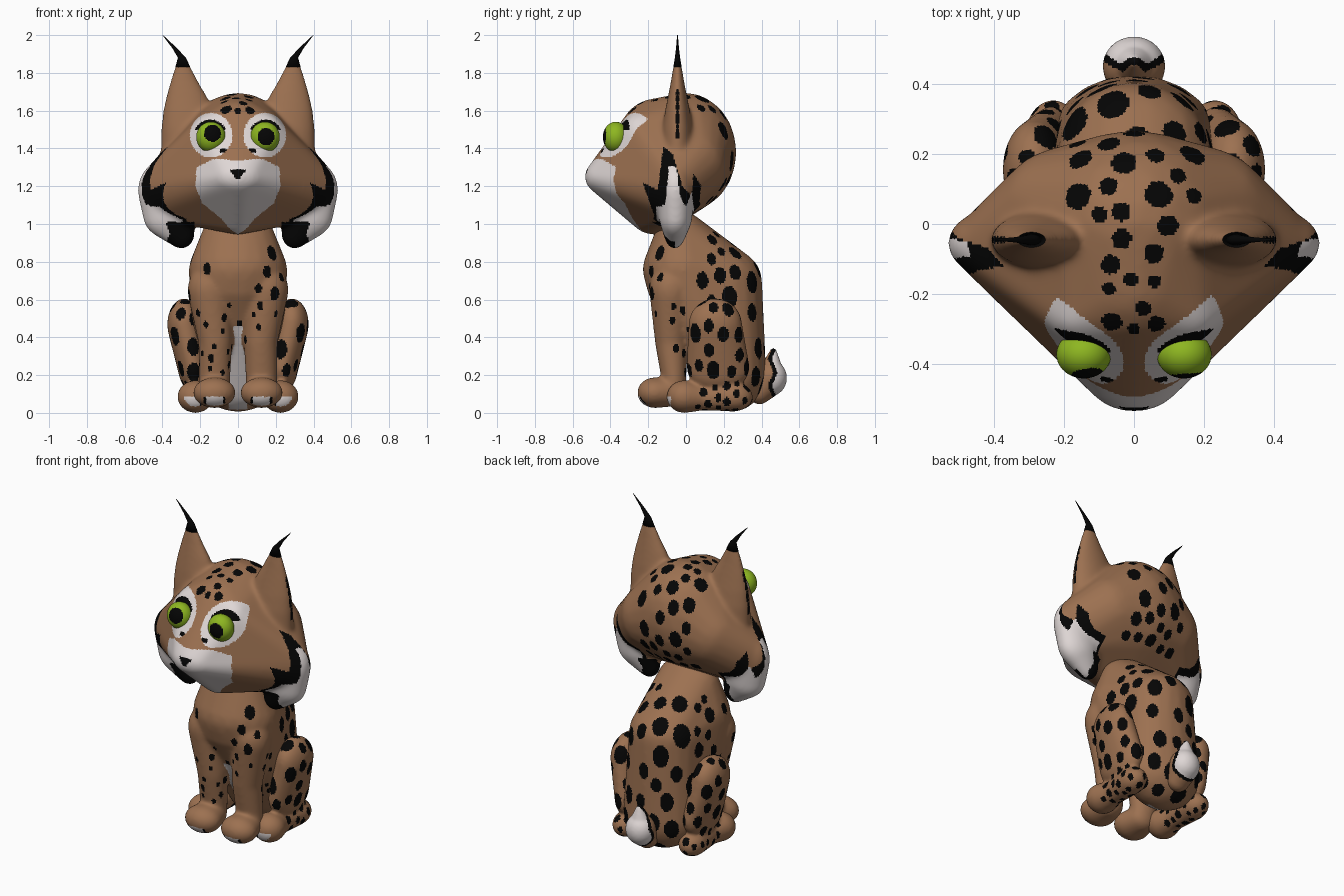
import bpy, bmesh, math, random
from mathutils import Vector, Matrix, kdtree

if "Cube" in bpy.data.objects:
    bpy.data.objects.remove(bpy.data.objects["Cube"])

random.seed(7)


def material(name, rgb):
    m = bpy.data.materials.new(name)
    m.diffuse_color = (*rgb, 1)
    m.use_nodes = True
    m.node_tree.nodes["Principled BSDF"].inputs["Base Color"].default_value = m.diffuse_color
    return m


MATS = [material("brown fur", (0.335, 0.165, 0.082)), material("black", (0.0015, 0.0015, 0.0015)),
        material("white fur", (0.74, 0.68, 0.67)), material("green eye", (0.27, 0.47, 0.015))]
BROWN, BLACK, WHITE, GREEN = range(4)


def append(main, part):
    bmesh.ops.recalc_face_normals(part, faces=part.faces)
    tmp = bpy.data.meshes.new("tmp")
    part.to_mesh(tmp)
    part.free()
    main.from_mesh(tmp)
    bpy.data.meshes.remove(tmp)


def hull(main, balls, sides=(1,)):
    """Convex skin around a list of ellipsoids (centre, radii)."""
    for s in sides:
        bm = bmesh.new()
        for (x, y, z), r in balls:
            bmesh.ops.create_icosphere(bm, subdivisions=3, radius=1, matrix=Matrix.Translation((s * x, y, z))
                                       @ Matrix.Diagonal((*r, 1)))
        bmesh.ops.delete(bm, geom=bm.edges[:], context='EDGES_FACES')
        bmesh.ops.convex_hull(bm, input=bm.verts[:])
        bmesh.ops.delete(bm, geom=[v for v in bm.verts if not v.link_faces], context='VERTS')
        append(main, bm)


def loft(main, rows, side):
    """Ear: elliptical rings from (z, outer x, inner x, half depth)."""
    bm, rings, n = bmesh.new(), [], 20
    for z, xo, xi, d in rows:
        rings.append([bm.verts.new((side * ((xo + xi) / 2 + (xo - xi) / 2 * math.cos(i * math.tau / n)),
                                    -0.045 + d * math.sin(i * math.tau / n), z)) for i in range(n)])
    for a, b in zip(rings, rings[1:]):
        for i in range(n):
            bm.faces.new((a[i], a[(i + 1) % n], b[(i + 1) % n], b[i]))
    bm.faces.new(rings[0])
    bm.faces.new(rings[-1])
    append(main, bm)


def finish(name, bm, voxel=0, smooth=0):
    me = bpy.data.meshes.new(name)
    bm.to_mesh(me)
    bm.free()
    ob = bpy.data.objects.new(name, me)
    bpy.context.collection.objects.link(ob)
    bpy.ops.object.select_all(action='DESELECT')
    ob.select_set(True)
    bpy.context.view_layer.objects.active = ob
    if voxel:
        r = ob.modifiers.new("fuse", 'REMESH')
        r.mode, r.voxel_size = 'VOXEL', voxel
        bpy.ops.object.modifier_apply(modifier="fuse")
        # thin ear ends (high up) are softened less
        group = ob.vertex_groups.new(name="soft")
        for v in ob.data.vertices:
            group.add([v.index], min(1, max(0.06, (1.78 - v.co.z) / 0.14)), 'REPLACE')
        s = ob.modifiers.new("soften", 'SMOOTH')
        s.factor, s.iterations, s.vertex_group = 0.5, smooth, "soft"
        bpy.ops.object.modifier_apply(modifier="soften")
    bpy.ops.object.shade_smooth()
    for m in MATS:
        ob.data.materials.append(m)
    return ob


def paint(ob, colour, spot_size=None):
    """Colour faces by rule, then scatter spots on the brown ones."""
    polys = ob.data.polygons
    for p in polys:
        p.material_index = colour(p.center, p.normal)
    if not spot_size:
        return
    squash = lambda c: Vector((c.x, c.y, c.z * 0.7))
    spots = []
    for p in random.sample(list(polys), min(5000, len(polys))):
        r = spot_size(p.center, p.normal)
        if r:
            r *= random.uniform(0.7, 1.2)
            c = squash(p.center)
            if all((c - q).length > 1.3 * (r + s) for q, s in spots):
                spots.append((c, r))
    kd = kdtree.KDTree(len(spots))
    for i, (c, r) in enumerate(spots):
        kd.insert(c, i)
    kd.balance()
    for p in polys:
        if p.material_index == BROWN and any(d < spots[i][1] for _, i, d in kd.find_n(squash(p.center), 2)):
            p.material_index = BLACK


def inside(u, v, poly):
    hit = False
    for (a, b), (c, d) in zip(poly, poly[1:] + poly[:1]):
        if (b > v) != (d > v) and u < (c - a) * (v - b) / (d - b) + a:
            hit = not hit
    return hit


BOTH = (1, -1)

# Head: skull, brows, muzzle, cheeks, hanging ruffs and ears fused together
EAR = [(1.38, .41, .10, .085), (1.5, .408, .10, .082), (1.6, .398, .13, .066), (1.68, .38, .165, .05),
       (1.76, .355, .215, .034), (1.83, .332, .252, .022), (1.88, .318, .276, .014),
       (1.93, .347, .322, .008), (2.0, .40, .397, .002)]
SIDES = [((.19, .04, 1.32), (.2, .18, .2)), ((.145, -.25, 1.46), (.105, .095, .125)),
         ((.36, -.06, 1.18), (.17, .10, .17))]
bm = bmesh.new()
hull(bm, [((0, 0, 1.38), (.30, .268, .315)), ((0, -.16, 1.45), (.2, .2, .215)),
          ((0, -.44, 1.25), (.135, .096, .092)), ((0, -.17, 1.035), (.10, .12, .092))]
     + SIDES + [((-x, y, z), r) for (x, y, z), r in SIDES])
hull(bm, [((.385, -.055, 1.18), (.147, .10, .16)), ((.37, -.055, 1.05), (.135, .09, .13)),
          ((.30, -.06, .945), (.072, .055, .078))], BOTH)
for s in BOTH:
    loft(bm, EAR, s)
head = finish("head", bm, 0.009, 34)

MUZZLE = [(-.01, .94), (.04, .97), (.09, 1.03), (.19, 1.11), (.225, 1.2), (.22, 1.3), (.13, 1.345), (-.01, 1.335)]
RUFF_BLACK = [(-.19, .8), (-.17, 1.05), (-.23, 1.22), (-.15, 1.18), (-.12, 1.41), (-.07, 1.37), (-.02, 1.2),
              (.03, 1.15), (.04, 1.27), (.08, 1.2), (.07, 1.12), (.10, 1.05), (.06, 1.0), (.05, .8)]
RUFF_WHITE = [(-.16, .8), (-.15, .98), (-.16, 1.09), (-.11, 1.1), (-.09, 1.31), (-.05, 1.3), (-.03, 1.14),
              (.0, 1.09), (.03, 1.17), (.05, 1.03), (.06, .8)]


def head_colour(c, n):
    x, y, z = abs(c.x), c.y, c.z
    if z > 1.83 or (x > .365 and 1.45 < z and abs(y + .045) < .008):
        return BLACK
    if y < -.45 and 1.24 < z < 1.288 and x < (z - 1.228) * .75:
        return BLACK
    if y < -.13 and inside(x, z, MUZZLE):
        return WHITE
    if y < -.12 and math.hypot((x - .142) / .112, (z - 1.47) / .118) < 1:
        liner = math.hypot(x - .145, z - 1.46) < .092 and z > 1.5
        return BLACK if liner or (abs(x - .075) < .02 and abs(z - 1.388) < .01) else WHITE
    if x > .2 and z < 1.42:
        if z < 1.01 and .23 < x < (.36 if n.y < 0 else .30) + .02 * abs((z * 20) % 2 - 1):
            return BLACK
        if x > .29 and inside(y, z, RUFF_WHITE):
            return WHITE
        if x > .27 and inside(y, z, RUFF_BLACK):
            return BLACK
    return BROWN


def head_spots(c, n):
    if c.y > .06 and abs(c.x) < .19 and c.z > 1.12:
        return .033
    return .026 if abs(c.x) < .10 and c.z > 1.57 and c.y > -.3 else 0


paint(head, head_colour, head_spots)

# Fine black ear tips with tufts
for s, side in ((1, "left"), (-1, "right")):
    bm = bmesh.new()
    loft(bm, EAR[5:], s)
    paint(finish("ear_tip_" + side, bm), lambda c, n: BLACK)

# Torso and front legs
bm = bmesh.new()
hull(bm, [((0, -.03, .95), (.19, .13, .12)), ((0, -.015, .76), (.262, .215, .19)),
          ((0, -.04, .66), (.25, .165, .12)),
          ((0, .2, .70), (.215, .203, .175)), ((0, .245, .21), (.235, .18, .205))])
hull(bm, [((.15, -.08, .65), (.118, .115, .14)), ((.12, -.08, .38), (.09, .085, .1))], BOTH)
hull(bm, [((.12, -.08, .38), (.09, .085, .1)), ((.125, -.06, .14), (.083, .062, .08))], BOTH)
hull(bm, [((.125, -.167, .107), (.114, .092, .082)), ((.125, -.07, .11), (.088, .065, .077))], BOTH)
body = finish("torso_and_front_legs", bm, 0.009, 26)


def toes(x, centre):
    d = abs(x - centre)
    return WHITE if d < .045 else BLACK if d < .058 else BROWN


def body_colour(c, n):
    x = abs(c.x)
    if c.y < -.21 and c.z < .085:
        return toes(x, .125)
    if x < .048 and c.y > -.12 and c.z < .46 and n.y < -.3 and abs(n.x) < .5:
        return WHITE
    return BROWN


def body_spots(c, n):
    if c.z > .95 or c.z < .04:
        return 0
    if c.y > .2:
        return .045
    if c.y > .08 and c.z > .6:
        return .028
    if c.z < .57:
        return .015 if .2 < c.z and random.random() < .07 else 0
    return .026 if abs(c.x) > .1 and c.z < .85 and random.random() < .04 else 0


paint(body, body_colour, body_spots)

# Hind legs: thigh and long foot
for s, side in ((1, "left"), (-1, "right")):
    bm = bmesh.new()
    hull(bm, [((.285, .155, .47), (.09, .142, .137)), ((.235, .17, .24), (.082, .168, .13))], (s,))
    hull(bm, [((.23, .255, .085), (.08, .10, .077)), ((.225, .08, .08), (.067, .08, .068))], (s,))
    hull(bm, [((.225, -.01, .086), (.097, .093, .087)), ((.225, .08, .08), (.067, .08, .068))], (s,))
    leg = finish("hind_leg_" + side, bm, 0.009, 16)
    paint(leg, lambda c, n: toes(abs(c.x), .245) if c.y < -.08 and c.z < .085 else BROWN,
          lambda c, n: 0 if c.y < .06 and c.z < .2 else .02 if c.z < .16 else .035)

# Short tail
bm = bmesh.new()
hull(bm, [((0, .39, .11), (.07, .06, .065)), ((0, .45, .185), (.09, .085, .095))])
hull(bm, [((0, .45, .2), (.075, .07, .075)), ((0, .462, .31), (.022, .022, .035))])
tail = finish("tail", bm, 0.007, 8)


def tail_colour(c, n):
    d = c.y - .463 + .03 * abs((c.z * 14) % 2 - 1)
    return BROWN if d < 0 else BLACK if d < .022 else WHITE


paint(tail, tail_colour)

# Eyes with pupils
for s, side, px, pz in ((1, "left", .148, 1.463), (-1, "right", -.135, 1.48)):
    bm = bmesh.new()
    bmesh.ops.create_uvsphere(bm, u_segments=64, v_segments=48, radius=1,
                              matrix=Matrix.Translation((s * .143, -.372, 1.46)) @ Matrix.Diagonal((.078, .068, .081, 1)))
    paint(finish("eye_" + side, bm), lambda c, n: BLACK if c.y < -.372 and math.hypot(c.x - px, c.z - pz) < .045 else GREEN)
